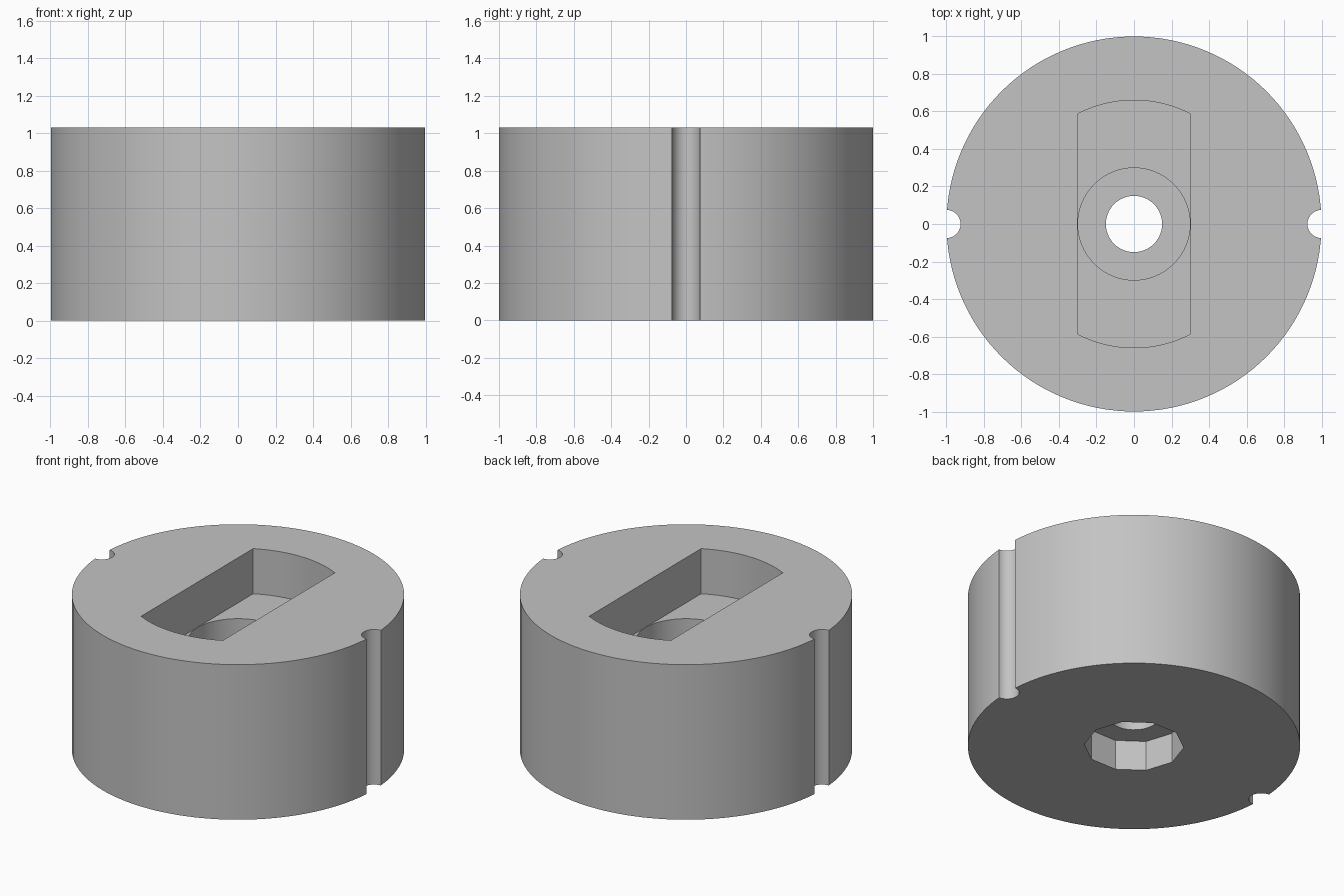
import bpy
import bmesh
from math import sin, cos, pi, radians, asin

HEIGHT = 1.03
SLOT_FLOOR = 0.73
SLOT_HALF = 0.3
SLOT_RADIUS = 0.66

cube = bpy.data.objects.get("Cube")
if cube:
    bpy.data.objects.remove(cube, do_unlink=True)

gray = bpy.data.materials.new("plain gray")
gray.use_nodes = True
gray.diffuse_color = (0.55, 0.55, 0.55, 1)
gray.node_tree.nodes["Principled BSDF"].inputs["Base Color"].default_value = gray.diffuse_color


def arc(radius, start, end, steps):
    return [(radius * cos(start + (end - start) * i / steps),
             radius * sin(start + (end - start) * i / steps)) for i in range(steps + 1)]


def circle(radius, sides, x=0):
    return [(px + x, py) for px, py in arc(radius, 0, 2 * pi, sides)[:-1]]


def prism(name, outline, bottom, top):
    """Extrude a flat outline between two heights."""
    bm = bmesh.new()
    face = bm.faces.new([bm.verts.new((x, y, bottom)) for x, y in outline])
    new = bmesh.ops.extrude_face_region(bm, geom=[face])["geom"]
    bmesh.ops.translate(bm, vec=(0, 0, top - bottom),
                        verts=[v for v in new if isinstance(v, bmesh.types.BMVert)])
    bmesh.ops.recalc_face_normals(bm, faces=bm.faces)
    mesh = bpy.data.meshes.new(name)
    bm.to_mesh(mesh)
    bm.free()
    mesh.materials.append(gray)
    obj = bpy.data.objects.new(name, mesh)
    bpy.context.collection.objects.link(obj)
    return obj


body = prism("round_body", circle(1, 128), 0, HEIGHT)

# Slot with straight sides and rounded ends
half_angle = asin(SLOT_HALF / SLOT_RADIUS)
slot = (arc(SLOT_RADIUS, pi / 2 - half_angle, pi / 2 + half_angle, 16)
        + arc(SLOT_RADIUS, -pi / 2 - half_angle, -pi / 2 + half_angle, 16))

cutters = [
    prism("slot_cutter", slot, SLOT_FLOOR, HEIGHT + 0.1),
    prism("upper_bore_cutter", circle(0.299, 64), 0.53, SLOT_FLOOR + 0.05),
    prism("lower_bore_cutter", circle(0.3, 10), -0.1, 0.2),
    prism("through_hole_cutter", circle(0.15, 48), -0.1, HEIGHT + 0.1),
]
# Side grooves
for side in (-1, 1):
    cutters.append(prism("groove_cutter", circle(0.075, 32, side), -0.1, HEIGHT + 0.1))

bpy.ops.object.select_all(action="DESELECT")
bpy.context.view_layer.objects.active = body
body.select_set(True)
for cutter in cutters:
    cutter.hide_render = True
    mod = body.modifiers.new(cutter.name, "BOOLEAN")
    mod.operation = "DIFFERENCE"
    mod.solver = "EXACT"
    mod.object = cutter
    bpy.ops.object.modifier_apply(modifier=mod.name)
    bpy.data.objects.remove(cutter, do_unlink=True)

bpy.ops.object.shade_smooth_by_angle(angle=radians(30))
